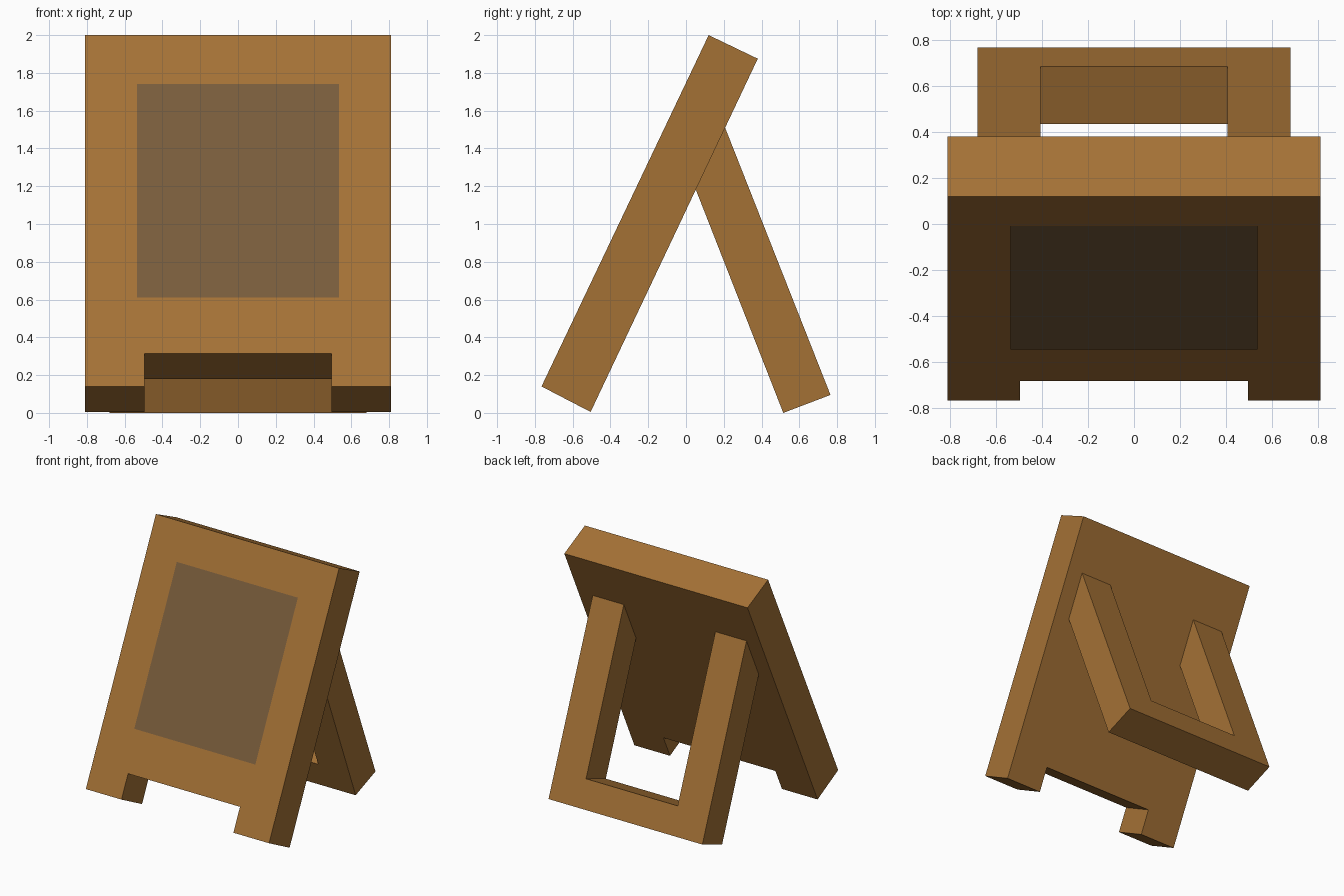
import bpy, bmesh
from mathutils import Vector

if "Cube" in bpy.data.objects:
    bpy.data.objects.remove(bpy.data.objects["Cube"])


def material(name, color):
    m = bpy.data.materials.new(name)
    m.diffuse_color = (*color, 1)
    m.use_nodes = True
    m.node_tree.nodes["Principled BSDF"].inputs["Base Color"].default_value = m.diffuse_color
    return m


wood = material("wood", (0.37, 0.165, 0.036))
slate = material("slate", (0.19, 0.107, 0.044))


def along(edge, x, d):
    """Point at distance d up a sloping (y, z) edge; None means its top end."""
    a, b = Vector(edge[0]), Vector(edge[1])
    p = b if d is None else a + (b - a).normalized() * d
    return (x, p.x, p.y)


def leaning(name, outline, front, mat, back=None):
    """Face (or solid, with a back edge) from an (x, distance) outline."""
    bm = bmesh.new()
    f = [bm.verts.new(along(front, *p)) for p in outline]
    bm.faces.new(f)
    if back:
        b = [bm.verts.new(along(back, *p)) for p in outline]
        bm.faces.new(b[::-1])
        for i in range(len(f)):
            j = (i + 1) % len(f)
            bm.faces.new((f[j], f[i], b[i], b[j]))
        bmesh.ops.recalc_face_normals(bm, faces=bm.faces)
    me = bpy.data.meshes.new(name)
    bm.to_mesh(me)
    bm.free()
    me.materials.append(mat)
    ob = bpy.data.objects.new(name, me)
    bpy.context.collection.objects.link(ob)
    return ob


def mirrored(half):
    """Complete a right-half outline across x = 0."""
    return half + [(-x, d) for x, d in reversed(half)]


# front board with a notch between its two feet
leaning("front_board",
        mirrored([(0.495, 0.194), (0.495, 0), (0.81, 0), (0.81, None)]),
        ((-0.765, 0.14), (0.12, 2.0)), wood,
        ((-0.505, 0.005), (0.38, 1.875)))

# dark writing surface, just proud of the board
leaning("writing_panel",
        mirrored([(0.535, 0.52), (0.535, 1.77)]),
        ((-0.769, 0.142), (0.116, 2.002)), slate)

# U-shaped back support, cut off along the back of the board
leaning("back_support",
        mirrored([(0.68, 0), (0.68, None), (0.405, None), (0.405, 0.22)]),
        ((0.515, 0.0), (0.052, 1.182)), wood,
        ((0.765, 0.095), (0.207, 1.51)))
